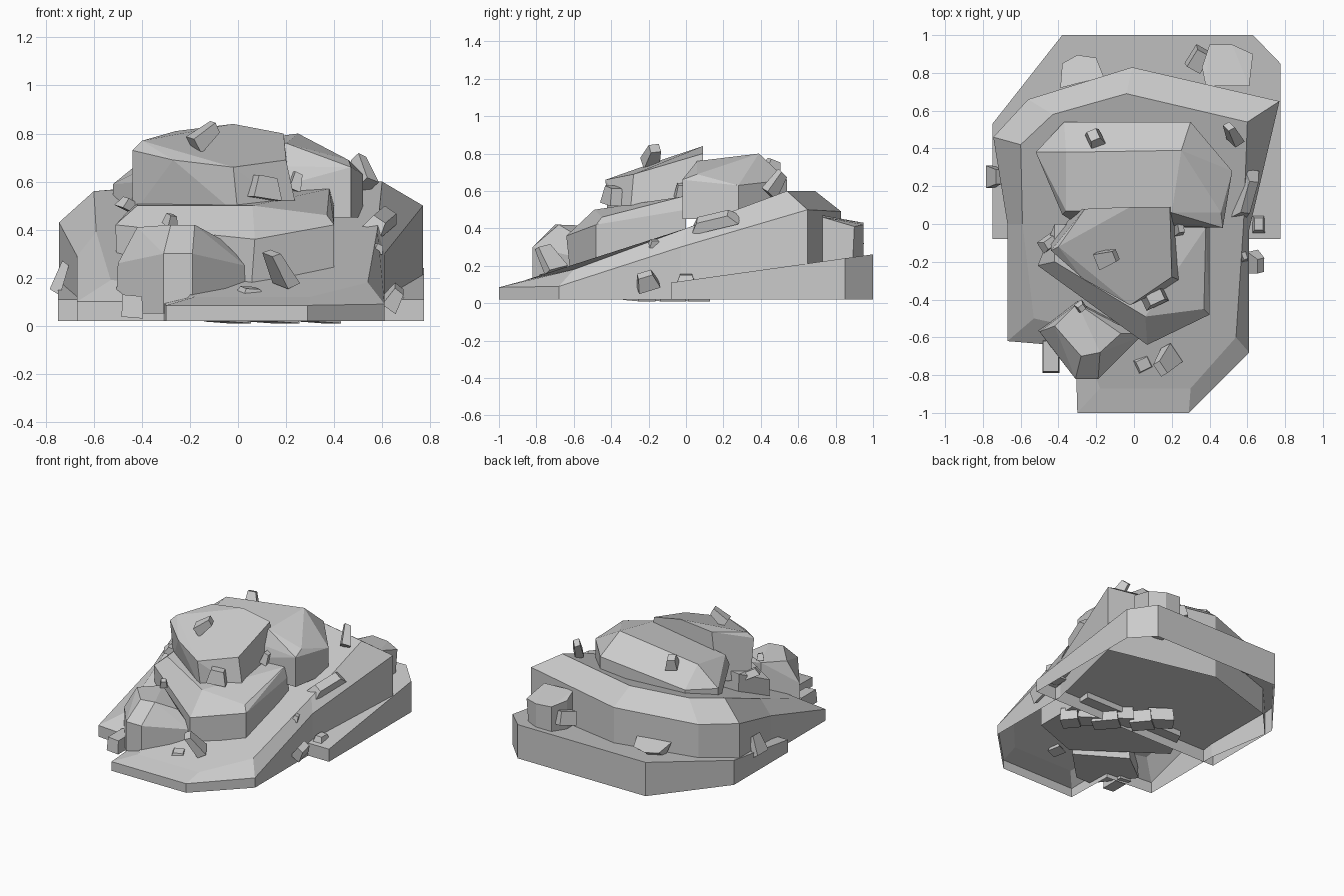
import bpy, bmesh, math
from mathutils import Vector, Euler


def finish(bm, name):
    bmesh.ops.recalc_face_normals(bm, faces=bm.faces)
    me = bpy.data.meshes.new(name)
    bm.to_mesh(me)
    bm.free()
    ob = bpy.data.objects.new(name, me)
    bpy.context.collection.objects.link(ob)
    return ob


def slab(name, *rings):
    """Stacked rings with a capped top and an open underside."""
    bm = bmesh.new()
    loops = [[bm.verts.new(p) for p in r] for r in rings]
    n = len(loops[0])
    for a, b in zip(loops, loops[1:]):
        for i in range(n):
            j = (i + 1) % n
            bm.faces.new((a[i], a[j], b[j], b[i]))
    bm.faces.new(loops[-1])
    return finish(bm, name)


def rock(name, foot, floor, crown):
    """Faceted boulder: hull of a flat footprint and its upper corners."""
    bm = bmesh.new()
    for p in [(x, y, floor) for x, y in foot] + list(crown):
        bm.verts.new(p)
    bmesh.ops.convex_hull(bm, input=bm.verts)
    inner = [v for v in bm.verts if not v.link_faces]
    bmesh.ops.delete(bm, geom=inner, context='VERTS')
    bmesh.ops.dissolve_limit(bm, angle_limit=math.radians(9),
                             verts=bm.verts, edges=bm.edges)
    return finish(bm, name)


def shard(name, loc, size, rot=(0, 0, 0), taper=0.65):
    """Small tapered chip."""
    bm = bmesh.new()
    bmesh.ops.create_cube(bm, size=1)
    turn = Euler([math.radians(a) for a in rot]).to_matrix()
    for v in bm.verts:
        k = taper if v.co.z > 0 else 1
        skew = 0.15 if v.co.x * v.co.z > 0 else 0
        p = Vector((v.co.x * k * size[0], v.co.y * k * size[1],
                    v.co.z * (1 - skew) * size[2]))
        v.co = turn @ p + Vector(loc)
    return finish(bm, name)


# Low back plinth, rising gently to the rear
plan = [(-0.75, -0.08), (0.775, -0.08), (0.775, 0.85), (0.63, 1), (-0.38, 1), (-0.75, 0.53)]
slab("back_plinth", [(x, y, 0.02) for x, y in plan],
     [(x, y, 0.11 + 0.14 * (y + 0.08)) for x, y in plan])

# Big sloping ramp with a chamfered rim
rim = [(-0.3, -1, .085), (.29, -1, .085), (.61, -.68, .09), (.61, -.03, .3),
       (.77, .65, .5), (-.01, .83, .49), (-.56, .66, .45), (-.745, .46, .43),
       (-.67, 0, .29), (-.67, -.62, .1), (-.31, -.65, .1)]
top = [(-.18, -.87, .12), (.3, -.87, .12), (.54, -.6, .18), (.58, 0, .4),
       (.6, .54, .6), (-.04, .69, .6), (-.43, .58, .575), (-.6, .42, .56),
       (-.59, 0, .39), (-.53, -.5, .19), (-.3, -.55, .18)]
slab("ramp", [(x, y, 0.02) for x, y, z in rim], rim, top)

# Stacked boulders
rock("middle_tier", [(-.5, -.22), (.05, -.61), (.4, -.48), (.4, 0), (-.4, 0)], 0.08,
     [(.07, -.64, .36), (.4, -.48, .42), (.4, 0, .5), (-.51, -.22, .42),
      (.37, -.45, .46), (.06, -.49, .5), (.38, -.02, .57), (-.42, -.2, .5), (-.42, 0, .52)])
rock("upper_front_boulder", [(.25, -.3), (0, -.42), (-.44, -.1), (-.3, .08), (.23, .09)], 0.46,
     [(-.4, -.12, .77), (-.26, .08, .81), (-.02, .09, .84), (.19, .09, .8), (.2, -.28, .69),
      (-.02, -.43, .66), (-.27, -.29, .69), (-.44, -.14, .73)])
rock("upper_back_boulder", [(-.52, .38), (-.37, .54), (.3, .54), (.52, .28), (.47, -.02), (-.3, 0)], 0.45,
     [(-.52, .38, .59), (-.37, .54, .6), (.3, .54, .66), (.52, .28, .63), (.47, -.02, .66),
      (-.38, .05, .6), (-.36, .38, .72), (.25, .39, .8), (.46, .06, .69), (.2, .06, .76), (-.36, .07, .67)])
rock("front_left_boulder", [(-.51, -.56), (-.31, -.82), (-.19, -.82), (.03, -.6), (-.3, -.4)], 0.05,
     [(-.5, -.57, .26), (-.31, -.82, .3), (-.19, -.82, .3), (.03, -.6, .25), (.01, -.58, .28),
      (-.42, -.54, .41), (-.3, -.42, .41), (-.28, -.7, .42), (-.18, -.68, .42), (-.07, -.58, .36)])
rock("rear_boulder", [(.36, .83), (.4, .95), (.52, .95), (.62, .89), (.61, .73), (.38, .73)], 0.2,
     [(.36, .83, .44), (.4, .95, .43), (.52, .95, .42), (.63, .9, .41), (.61, .73, .46), (.38, .73, .47)])
rock("rear_wall_chip", [(-.36, .75), (-.3, .8), (-.2, .77)], 0.2,
     [(-.39, .72, .3), (-.38, .85, .27), (-.3, .895, .27), (-.2, .88, .28), (-.16, .78, .31)])

# Loose chips: location, size, rotation
chips = [
    ((-.14, -.18, .79), (.07, .09, .13), (10, 50, 30)),
    ((-.21, .46, .73), (.08, .09, .08), (-20, 0, 25)),
    ((.52, .48, .64), (.06, .08, .15), (-35, 10, 40)),
    ((.6, .15, .44), (.09, .27, .06), (15, 30, -8)),
    ((.65, -.21, .12), (.07, .12, .09), (20, 30, 10)),
    ((.58, -.17, .32), (.04, .06, .04), (0, 20, 20)),
    ((-.74, .25, .2), (.05, .12, .14), (0, 20, 0)),
    ((-.44, -.7, .08), (.09, .18, .1), (0, 0, 0), .9),
    ((.05, -.74, .14), (.1, .09, .04), (10, 0, 25)),
    ((.17, -.73, .24), (.06, .12, .17), (15, -35, 25)),
    ((.11, -.39, .575), (.13, .09, .1), (0, 5, 25)),
    ((-.45, -.1, .5), (.1, .07, .05), (10, 20, 35)),
    ((-.28, -.44, .44), (.05, .05, .05), (20, 0, 35)),
    ((.34, .87, .34), (.09, .12, .1), (10, 10, -30), .9),
    ((.66, 0, .13), (.07, .1, .05), (0, 0, 0)),
    ((.24, -.02, .6), (.05, .08, .08), (0, 15, 10)),
]
for chip in chips:
    shard("stone_chip", *chip)

# Broken rubble along the back of the tier, seen from underneath
for i in range(6):
    t = i / 5
    shard("underside_rubble", (.34 - .48 * t, -.25 + .35 * t, .06 + .02 * (i % 2)),
          (.13, .12 + .03 * (i % 3), .1), (0, 0, 40 + 15 * (i % 2)), 0.9)
